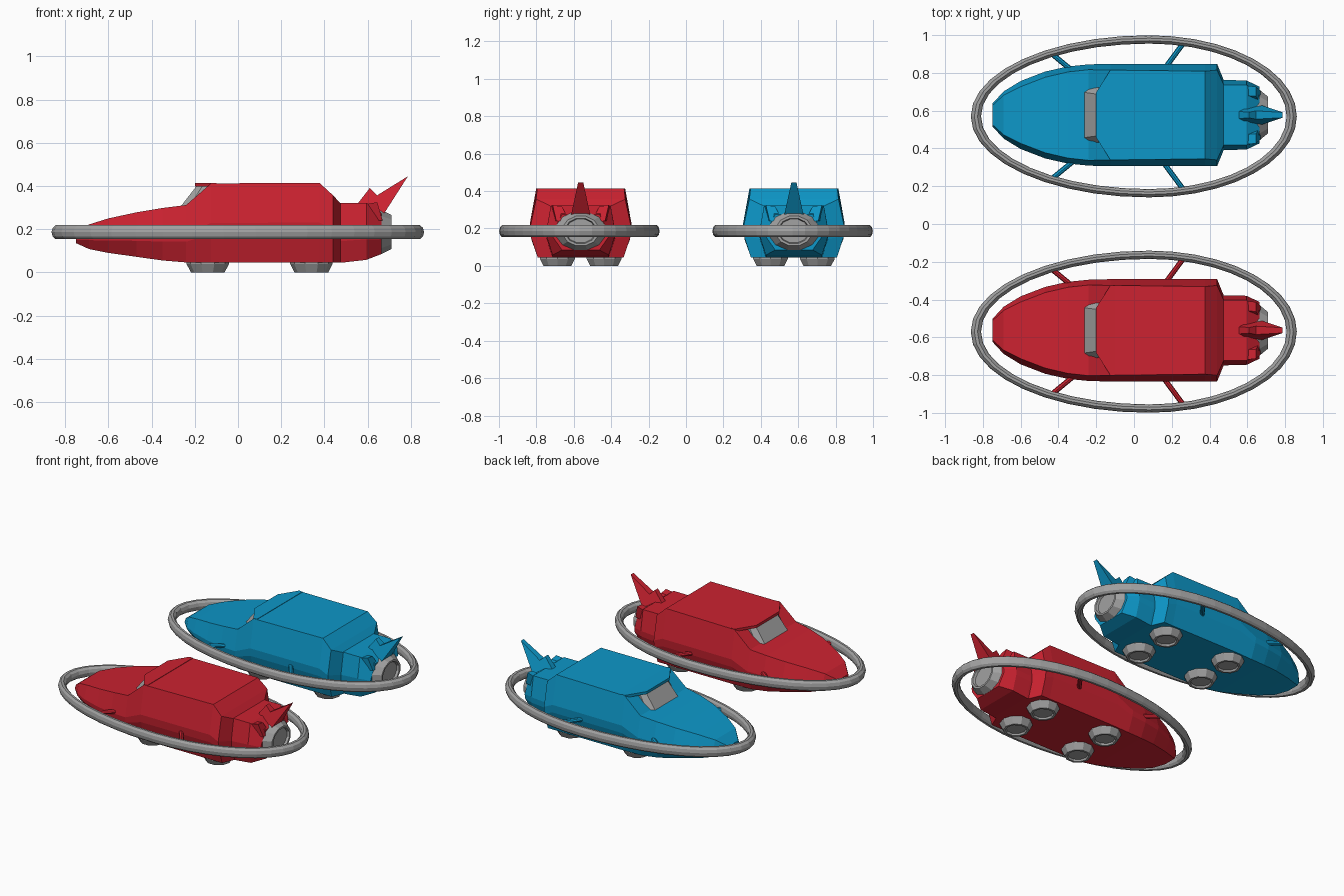
import bpy, bmesh, math
from mathutils import Vector

if "Cube" in bpy.data.objects:
    bpy.data.objects.remove(bpy.data.objects["Cube"])


def material(name, rgb):
    m = bpy.data.materials.new(name)
    m.diffuse_color = (*rgb, 1)
    m.use_nodes = True
    m.node_tree.nodes["Principled BSDF"].inputs["Base Color"].default_value = m.diffuse_color
    return m


RED = material("red paint", (0.60, 0.016, 0.030))
BLUE = material("blue paint", (0.004, 0.31, 0.58))
GREY = material("grey metal", (0.36, 0.36, 0.36))


def loft(name, rings, mat, oy, closed=False):
    """Skin a list of equal-length point rings; cap ends unless closed."""
    bm = bmesh.new()
    vs = [[bm.verts.new((x, y + oy, z)) for x, y, z in r] for r in rings]
    n = len(vs[0])
    for i in range(len(vs) if closed else len(vs) - 1):
        a, b = vs[i], vs[(i + 1) % len(vs)]
        for j in range(n):
            k = (j + 1) % n
            bm.faces.new((a[j], a[k], b[k], b[j]))
    if not closed:
        bm.faces.new(vs[0])
        bm.faces.new(vs[-1])
    bmesh.ops.recalc_face_normals(bm, faces=bm.faces)
    me = bpy.data.meshes.new(name)
    bm.to_mesh(me)
    bm.free()
    me.materials.append(mat)
    ob = bpy.data.objects.new(name, me)
    bpy.context.collection.objects.link(ob)
    return ob


def section(x, zb, zt, wb, wm, wt, sweep=0.0):
    """Eight-sided hull slice: flat floor, bulged sides, flat top."""
    h = zt - zb
    half = [(wb, zb), (wm * 0.985, zb + h * 0.36), (wm, zb + h * 0.5), (wt, zt)]
    return ([(x, w, z) for w, z in half] +
            [(x, -w, z) for w, z in reversed(half)])


def ring_x(x, ry, rz, zc, n=12):
    return [(x, ry * math.cos(2 * math.pi * (i + .5) / n),
             zc + rz * math.sin(2 * math.pi * (i + .5) / n)) for i in range(n)]


def ring_z(x, y, z, r, n=10):
    return [(x + r * math.cos(2 * math.pi * i / n),
             y + r * math.sin(2 * math.pi * i / n), z) for i in range(n)]


def strut(name, a, b, r, mat, oy):
    a, b = Vector(a), Vector(b)
    d = (b - a).normalized()
    u = d.cross(Vector((0, 0, 1))).normalized()
    v = d.cross(u)
    loft(name, [[p + r * (math.cos(t * math.pi / 4) * u + math.sin(t * math.pi / 4) * v)
                 for t in range(8)] for p in (a, b)], mat, oy)


def craft(tag, paint, cy):
    oy = cy + 0.007
    # main hull with hood, cabin and sloped back
    hull = [(-.75, .135, .175, .045, .06, .05), (-.69, .108, .222, .09, .125, .105),
            (-.60, .09, .25, .135, .18, .15), (-.47, .072, .278, .18, .23, .20),
            (-.35, .055, .298, .21, .257, .228), (-.24, .046, .312, .225, .268, .24),
            (-.125, .046, .412, .23, .271, .238), (.377, .046, .415, .23, .271, .232),
            (.44, .046, .357, .23, .271, .238), (.475, .046, .32, .15, .185, .16)]
    loft(tag + "_hull", [section(*s) for s in hull], paint, oy)

    # engine block behind the hull
    block = [(.47, .046, .322, .15, .185, .16), (.49, .046, .322, .15, .185, .16),
             (.595, .058, .322, .15, .183, .16), (.665, .085, .275, .10, .15, .10)]
    loft(tag + "_engine_block", [section(*s) for s in block], paint, oy)

    # two small ridges on the block
    for s in (-1, 1):
        loft(tag + "_block_ridge",
             [[(.56, s * .16, .31), (.645, s * .15, .325), (.67, s * .13, .24), (.58, s * .15, .24)],
              [(.56, s * .105, .31), (.645, s * .10, .318), (.67, s * .06, .24), (.58, s * .07, .24)]],
             paint, oy)

    # tail fin, thin at the top and wide at the foot
    fin = [(.54, .30, .02), (.61, .39, .015), (.645, .357, .022),
           (.787, .445, .014), (.675, .27, .052), (.56, .27, .045)]
    loft(tag + "_tail_fin", [[(x, s * w, z) for x, z, w in fin] for s in (1, -1)], paint, oy)

    # rear nozzle with recessed disc
    loft(tag + "_nozzle", [ring_x(.62, .14, .11, .187), ring_x(.665, .138, .105, .187),
                           ring_x(.71, .10, .082, .187), ring_x(.71, .085, .07, .187),
                           ring_x(.695, .08, .065, .187)], GREY, oy)

    # windscreen and the roof visor above it
    loft(tag + "_windscreen",
         [[(-.265, .12, .306), (-.225, .15, .306), (-.10, .15, .306),
           (-.10, -.15, .306), (-.225, -.15, .306), (-.265, -.12, .306)],
          [(-.192, .11, .400), (-.165, .14, .400), (-.10, .14, .400),
           (-.10, -.14, .400), (-.165, -.14, .400), (-.192, -.11, .400)]], GREY, oy)
    visor = [(-.20, .12), (-.125, .238), (-.10, .236), (-.10, -.236), (-.125, -.238), (-.20, -.12)]
    loft(tag + "_roof_visor", [[(x, y, z) for x, y in visor] for z in (.398, .415)], paint, oy)

    # four lift thrusters underneath
    for x in (-.14, .34):
        for s in (-1, 1):
            y = s * .125
            loft(tag + "_lift_thruster",
                 [ring_z(x, y, .06, .098), ring_z(x, y, .038, .098), ring_z(x, y, 0, .078),
                  ring_z(x, y, 0, .064), ring_z(x, y, .012, .06)], GREY, oy)

    # egg-shaped bumper ring, tube thicker along x and z than along y
    rings = []
    for i in range(40):
        t = 2 * math.pi * i / 40
        c, s = math.cos(t), math.sin(t)
        px, py = .08 + (.755 if c > 0 else .917) * c, .407 * s
        rings.append([(px + .027 * c * math.cos(k * math.pi / 5),
                       py + .022 * s * math.cos(k * math.pi / 5),
                       .186 + .034 * math.sin(k * math.pi / 5)) for k in range(10)])
    bumper = loft(tag + "_bumper_ring", rings, GREY, cy, closed=True)

    # struts from hull to ring
    for s in (-1, 1):
        strut(tag + "_front_strut", (-.30, s * .22, .186), (-.44, s * .335, .186), .014, paint, cy)
        strut(tag + "_rear_strut", (.16, s * .25, .186), (.265, s * .392, .186), .014, paint, cy)


craft("red_craft", RED, -.57)
craft("blue_craft", BLUE, .57)
